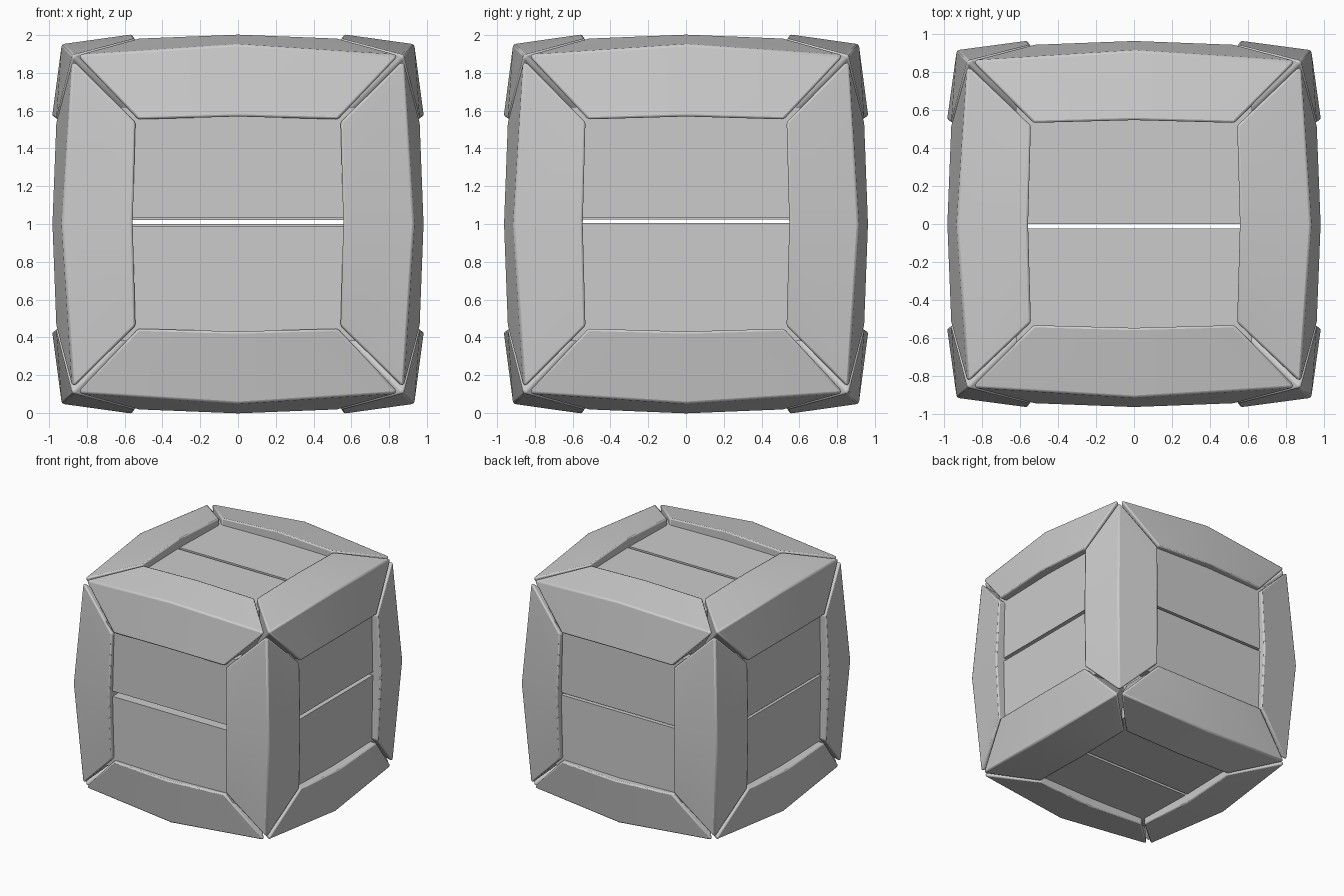
import bpy, bmesh
from mathutils import Vector

if "Cube" in bpy.data.objects:
    bpy.data.objects.remove(bpy.data.objects["Cube"])

SCALE = Vector((0.982, 0.963, 1.002))   # half sizes of the crate
CENTRE = Vector((0, 0, 1))

# Beam cross-sections as (along, u, v): outer edge, rim, inner edge, rim
END = [(0.868, 0.893, 0.893), (0.538, 0.982, 0.553), (0.538, 0.553, 0.553), (0.538, 0.553, 0.982)]
MID = [(0, 0.95, 0.95), (0, 1.002, 0.568), (0, 0.568, 0.568), (0, 0.568, 1.002)]


def finish(name, bm, bevel):
    bmesh.ops.recalc_face_normals(bm, faces=bm.faces)
    me = bpy.data.meshes.new(name)
    bm.to_mesh(me)
    bm.free()
    ob = bpy.data.objects.new(name, me)
    bpy.context.collection.objects.link(ob)
    if bevel:
        mod = ob.modifiers.new("soft_edges", 'BEVEL')
        mod.width, mod.segments, mod.limit_method = bevel, 2, 'ANGLE'
        mod.angle_limit = 0.6
    bpy.ops.object.select_all(action='DESELECT')
    ob.select_set(True)
    bpy.context.view_layer.objects.active = ob
    bpy.ops.object.shade_smooth_by_angle(angle=0.6)
    return ob


def place(axis, along, u, v):
    p = Vector((0, 0, 0))
    p[axis], p[(axis + 1) % 3], p[(axis + 2) % 3] = along, u, v
    return p * SCALE + CENTRE


def beam(axis, su, sv):
    # Three rings: mitred end, swollen middle, mitred end
    bm = bmesh.new()
    rings = []
    for t, section in ((-1, END), (0, MID), (1, END)):
        rings.append([bm.verts.new(place(axis, t * a, su * u, sv * v)) for a, u, v in section])
    for r, s in zip(rings, rings[1:]):
        for i in range(4):
            j = (i + 1) % 4
            bm.faces.new((r[i], r[j], s[j], s[i]))
    for ring in (rings[0], rings[2]):
        bm.faces.new((ring[0], ring[1], ring[2]))
        bm.faces.new((ring[0], ring[2], ring[3]))
    finish("beam_" + "xyz"[axis], bm, 0.012)


def plank(name, lo, hi):
    bm = bmesh.new()
    bmesh.ops.create_cube(bm, size=1)
    lo, hi = Vector(lo), Vector(hi)
    for v in bm.verts:
        v.co = v.co * (hi - lo) + (lo + hi) / 2
    finish(name, bm, 0)


# Twelve edge beams
for axis in range(3):
    for su in (-1, 1):
        for sv in (-1, 1):
            beam(axis, su, sv)

# Two planks per face: (name, normal axis, sign, split axis, depth, gap low, gap high)
FACES = [("front", 1, -1, 2, 0.915, 0.99, 1.035), ("back", 1, 1, 2, 0.905, 1.0, 1.02),
         ("right", 0, 1, 2, 0.905, 1.005, 1.035), ("left", 0, -1, 2, 0.905, 1.005, 1.025),
         ("top", 2, 1, 1, 0.925, -0.025, 0.0), ("bottom", 2, -1, 1, 0.925, -0.025, 0.0)]
for name, n, sign, split, depth, g0, g1 in FACES:
    lo, hi = CENTRE - Vector((0.62,) * 3), CENTRE + Vector((0.62,) * 3)
    a, b = sorted((sign * depth, sign * (depth - 0.1)))
    lo[n], hi[n] = CENTRE[n] + a, CENTRE[n] + b
    mid_hi, mid_lo = hi.copy(), lo.copy()
    mid_hi[split], mid_lo[split] = g0, g1
    plank(name + "_plank_a", lo, mid_hi)
    plank(name + "_plank_b", mid_lo, hi)
